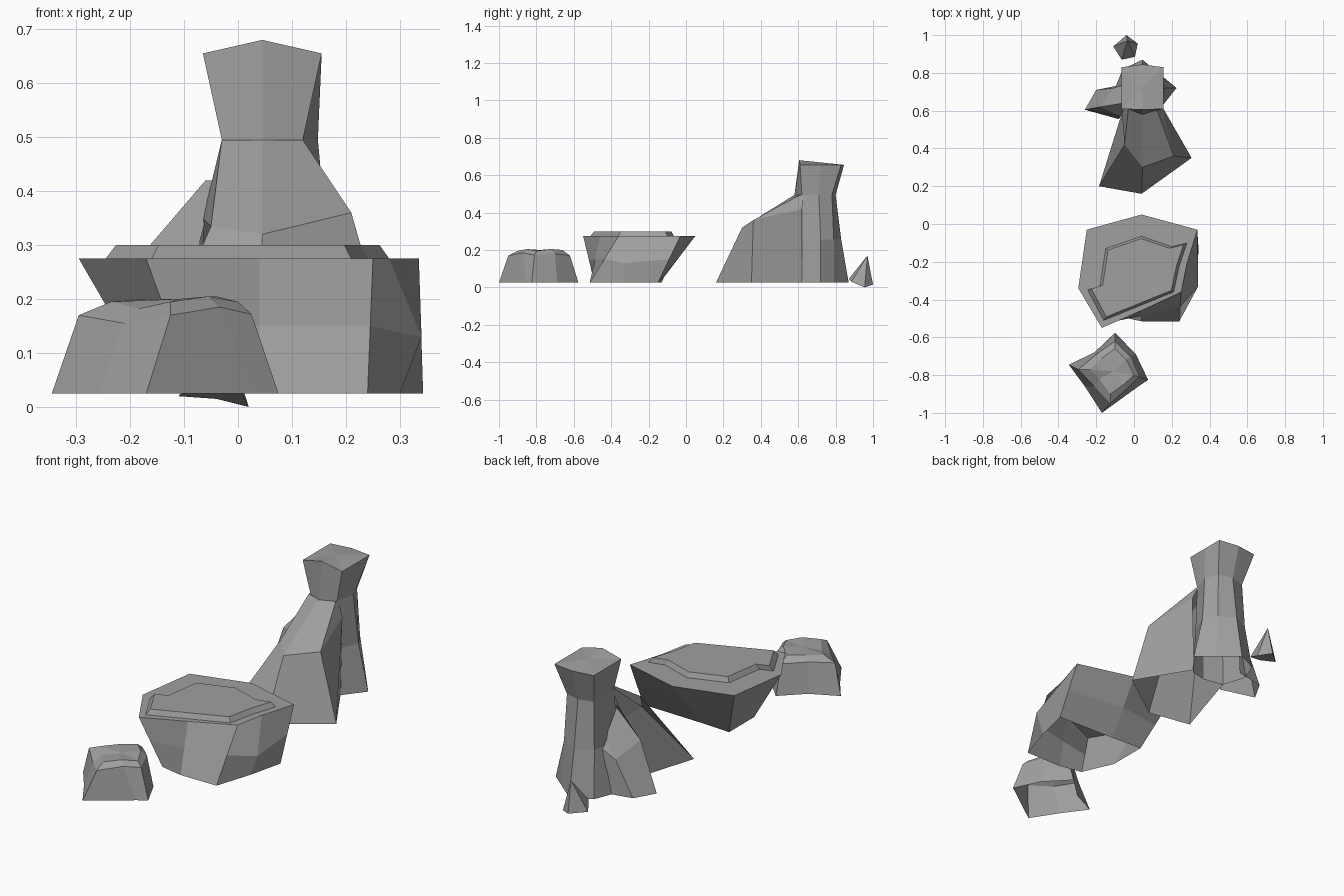
import bpy
import bmesh

GROUND = 0.025

default_cube = bpy.data.objects.get("Cube")
if default_cube:
    bpy.data.objects.remove(default_cube, do_unlink=True)

# Single stone colour
stone = bpy.data.materials.new("grey_stone")
stone.use_nodes = True
colour = (0.35, 0.35, 0.35, 1)
stone.diffuse_color = colour
shader = next(n for n in stone.node_tree.nodes if n.type == "BSDF_PRINCIPLED")
shader.inputs["Base Color"].default_value = colour
shader.inputs["Roughness"].default_value = 0.9


def level(outline, height):
    """Lift a flat outline to one height."""
    return [(x, y, height) for x, y in outline]


def halfway(lower, upper):
    """Outline midway between two outlines."""
    return [tuple((a + b) / 2 for a, b in zip(p, q)) for p, q in zip(lower, upper)]


def shrink(outline, factor):
    """Scale an outline about its own middle."""
    count = len(outline)
    mx = sum(p[0] for p in outline) / count
    my = sum(p[1] for p in outline) / count
    return [(mx + (x - mx) * factor, my + (y - my) * factor) for x, y in outline]


def loft(name, rings, closed=True, cap=None, floor=False):
    """Skin anticlockwise rings from bottom to top; cap is 'flat' or a peak point."""
    bm = bmesh.new()
    loops = [[bm.verts.new(point) for point in ring] for ring in rings]
    count = len(rings[0])
    spans = count if closed else count - 1
    for lower, upper in zip(loops, loops[1:]):
        for i in range(spans):
            j = (i + 1) % count
            bm.faces.new((lower[i], lower[j], upper[j], upper[i]))
    if cap == "flat":
        bm.faces.new(loops[-1])
    elif cap:
        peak = bm.verts.new(cap)
        for i in range(count):
            bm.faces.new((loops[-1][i], loops[-1][(i + 1) % count], peak))
    if floor:
        bm.faces.new(list(reversed(loops[0])))
    mesh = bpy.data.meshes.new(name)
    bm.to_mesh(mesh)
    bm.free()
    mesh.materials.append(stone)
    obj = bpy.data.objects.new(name, mesh)
    bpy.context.scene.collection.objects.link(obj)
    return obj


# Large flat-topped rock, wide at the rim and open underneath
rim = level([(-.295, -.34), (-.17, -.55), (.04, -.458), (.25, -.36),
             (.28, -.21), (.335, -.03), (.04, .05), (-.25, -.03)], .275)
foot = level([(-.15, -.33), (-.08, -.49), (.04, -.515), (.24, -.515),
              (.3, -.33), (.343, -.15), (.02, -.14), (-.15, -.13)], GROUND)
waist = halfway(foot, rim)
waist[4] = (.34, -.33, .13)
loft("flat_rock", [foot, waist, rim], cap="flat")

# Raised slab with a bevelled edge on the flat rock
slab = [(-.245, -.35), (-.16, -.51), (.21, -.36), (.24, -.22), (.28, -.1),
        (.2, -.12), (.04, -.065), (-.15, -.13), (-.18, -.33)]
loft("flat_rock_slab", [level(slab, .275), level(shrink(slab, .93), .3)], cap="flat")

# Small front boulder with a chamfered top
boulder_foot = level([(-.345, -.745), (-.26, -.86), (-.17, -1), (.03, -.855),
                      (.075, -.825), (.01, -.69), (-.1, -.575), (-.21, -.68)], GROUND)
boulder_shoulder = [(-.295, -.77, .17), (-.21, -.86, .155), (-.125, -.95, .17),
                    (-.035, -.87, .185), (.025, -.81, .172), (-.02, -.7, .18),
                    (-.1, -.62, .17), (-.2, -.69, .18)]
boulder_top = [(-.235, -.77, .195), (-.185, -.82, .182), (-.125, -.9, .195),
               (-.055, -.85, .205), (0, -.8, .195), (-.04, -.72, .205),
               (-.1, -.66, .2), (-.17, -.71, .2)]
loft("front_boulder", [boulder_foot, boulder_shoulder, boulder_top],
     cap=(-.11, -.78, .2))

# Tall pillar: flared foot, narrow neck, wide crown
pillar_foot = level([(-.06, .6), (.045, .58), (.13, .6), (.225, .72),
                     (.14, .79), (.045, .87), (-.06, .82), (-.1, .72)], GROUND)
pillar_waist = level([(-.05, .61), (.045, .58), (.13, .62), (.17, .72),
                      (.13, .79), (.045, .83), (-.04, .79), (-.05, .72)], .255)
pillar_neck = level([(-.03, .62), (.045, .58), (.12, .62), (.148, .71),
                     (.12, .78), (.045, .8), (-.03, .78), (-.03, .71)], .495)
crown = level([(-.065, .61), (.045, .605), (.155, .61), (.155, .72),
               (.155, .83), (.045, .845), (-.065, .83), (-.065, .72)], .655)
crown[1] = (.045, .605, .68)
loft("pillar", [pillar_foot, pillar_waist, pillar_neck, crown],
     cap=(.045, .72, .668))

# Front buttress sloping down from the neck
buttress_foot = level([(-.06, .6), (-.185, .2), (.04, .16), (.305, .35),
                       (.14, .62)], GROUND)
buttress_shoulder = [(-.065, .6, .35), (-.05, .42, .335), (.045, .3, .32),
                     (.21, .36, .36), (.15, .62, .42)]
buttress_head = level([(-.03, .63), (-.03, .61), (.045, .58), (.12, .61),
                       (.12, .63)], .495)
loft("front_buttress", [buttress_foot, buttress_shoulder, buttress_head],
     closed=False)

# Lower buttress on the side of the pillar
side_foot = level([(-.05, .74), (-.2, .71), (-.26, .605), (-.08, .555)], GROUND)
side_shoulder = [(-.04, .74, .25), (-.11, .72, .2), (-.18, .62, .28), (-.07, .57, .31)]
side_head = [(-.03, .72, .28), (-.04, .7, .29), (-.06, .64, .42), (-.04, .61, .42)]
loft("side_buttress", [side_foot, side_shoulder, side_head], closed=False)

# Pointed pebble behind the pillar
pebble_foot = [(-.065, .87, .045), (.005, .885, .03), (.02, .955, 0),
               (-.04, 1, .015), (-.11, .94, .02)]
loft("pebble", [pebble_foot], cap=(-.035, .97, .17), floor=True)
